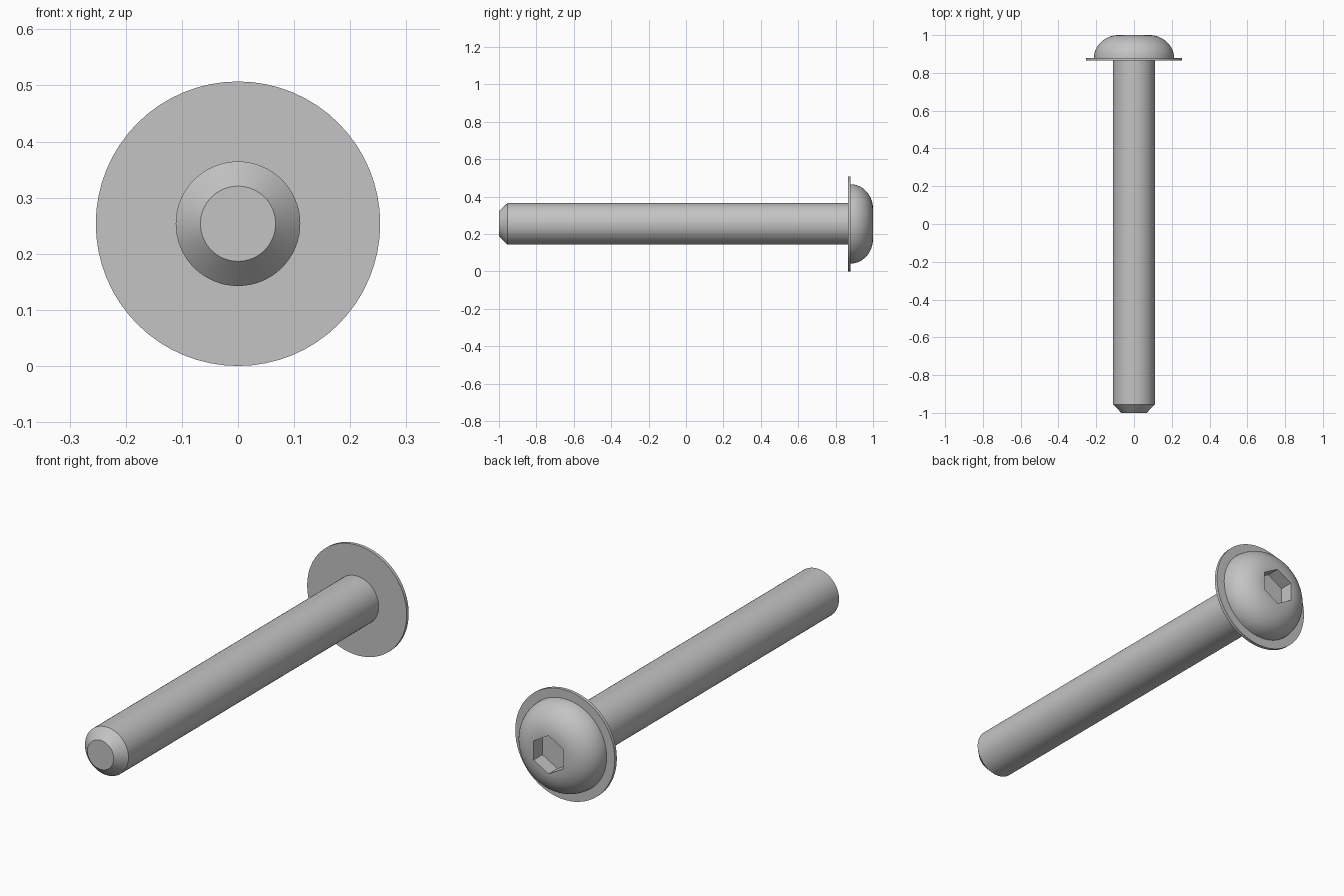
import bpy
import bmesh
from math import sin, cos, pi, radians

if "Cube" in bpy.data.objects:
    bpy.data.objects.remove(bpy.data.objects["Cube"])

AXIS_Z = 0.2535      # height of the bolt axis, equal to the flange radius
SHANK_R = 0.111
FLANGE_Y = 0.865     # underside of the flange
DOME_Y = 0.88        # where the dome rises from the flange
DOME_R, TOP_R = 0.212, 0.08

steel = bpy.data.materials.new("grey_steel")
steel.use_nodes = True
steel.diffuse_color = (0.55, 0.55, 0.55, 1)
steel.node_tree.nodes["Principled BSDF"].inputs["Base Color"].default_value = (0.55, 0.55, 0.55, 1)


def turned(name, profile, sides):
    """Solid turned about the y axis from (radius, y) points, capped at both ends."""
    bm = bmesh.new()
    rings = []
    for r, y in profile:
        angles = [2 * pi * i / sides for i in range(sides)]
        rings.append([bm.verts.new((r * sin(a), y, AXIS_Z + r * cos(a))) for a in angles])
    for low, high in zip(rings, rings[1:]):
        for i in range(sides):
            j = (i + 1) % sides
            bm.faces.new((low[i], low[j], high[j], high[i]))
    bm.faces.new(rings[0])
    bm.faces.new(rings[-1])
    bmesh.ops.recalc_face_normals(bm, faces=bm.faces[:])
    mesh = bpy.data.meshes.new(name)
    bm.to_mesh(mesh)
    bm.free()
    mesh.materials.append(steel)
    obj = bpy.data.objects.new(name, mesh)
    bpy.context.collection.objects.link(obj)
    return obj


def activate(obj):
    bpy.ops.object.select_all(action='DESELECT')
    obj.select_set(True)
    bpy.context.view_layer.objects.active = obj


# Plain shank with a chamfered tip, its end buried in the flange
shank = turned("shank", [(0.067, -1), (SHANK_R, -0.955), (SHANK_R, FLANGE_Y + 0.005)], 64)

# Flange and rounded head in one profile
steps = 14
dome = [(TOP_R + (DOME_R - TOP_R) * cos(t), DOME_Y + (1 - DOME_Y) * sin(t))
        for t in (pi / 2 * i / steps for i in range(steps + 1))]
head = turned("flanged_head", [(AXIS_Z, FLANGE_Y), (AXIS_Z, DOME_Y)] + dome, 64)

# Hexagonal drive socket cut into the head
cutter = turned("socket_cutter", [(0.088, 0.935), (0.088, 1.1)], 6)
cutter.hide_render = True
cut = head.modifiers.new("socket", 'BOOLEAN')
cut.operation = 'DIFFERENCE'
cut.solver = 'EXACT'
cut.object = cutter
activate(head)
bpy.ops.object.modifier_apply(modifier=cut.name)
bpy.data.objects.remove(cutter)

# Smooth round surfaces with crisp edges
for part in (shank, head):
    activate(part)
    bpy.ops.object.shade_smooth_by_angle(angle=radians(30))
